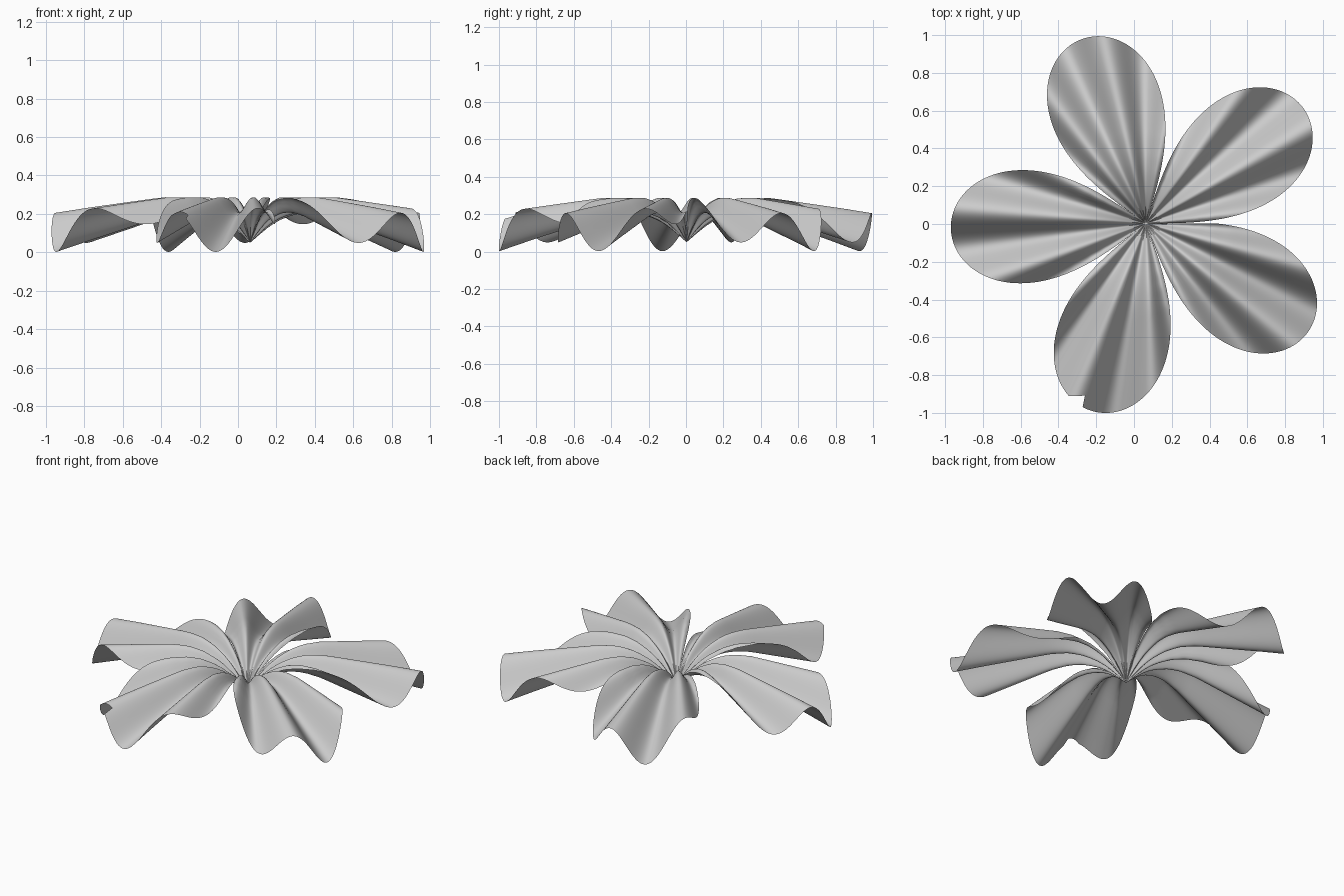
import bpy, bmesh
from math import sin, cos, radians, sqrt

if "Cube" in bpy.data.objects:
    bpy.data.objects.remove(bpy.data.objects["Cube"])

CX, CY, RMAX = 0.063, 0.003, 1.033   # hub position and petal length
SEGS, RINGS = 720, 22
STRETCH = 363 / 360                  # the fan of petals does not quite close

# mean height along a petal (radius, z)
ARCH = [(0, .05), (.05, .10), (.1, .147), (.15, .184), (.2, .21), (.27, .236), (.35, .247),
        (.45, .238), (.55, .215), (.7, .18), (.85, .145), (1.04, .098)]


def arch(r):
    for (r0, z0), (r1, z1) in zip(ARCH, ARCH[1:]):
        if r <= r1:
            return z0 + (z1 - z0) * (r - r0) / (r1 - r0)
    return ARCH[-1][1]


def rim(deg):
    # five rounded petals, narrowing to nothing between them
    r = RMAX * max(0.012, sqrt(abs(sin(2.5 * radians(deg / STRETCH)))))
    # small nick in the front petal
    if 246 < deg < 250.6:
        r = 1.0 - 0.034 * (deg - 246) / 4.6
    return r


def height(r, deg):
    # arched petal with radial pleats that deepen outward
    return arch(r) + 0.1 * r ** 0.9 * sin(15 * radians(deg / STRETCH))


# petals fanned out around the hub
bm = bmesh.new()
hub = bm.verts.new((CX, CY, 0.05))
rays = []
for i in range(SEGS + 1):
    deg = i * 360 / SEGS
    a = radians(deg)
    ray = []
    for j in range(1, RINGS + 1):
        r = rim(deg) * (j / RINGS) ** 1.2
        ray.append(bm.verts.new((CX + r * cos(a), CY + r * sin(a), max(0, height(r, deg)))))
    rays.append(ray)
for p, q in zip(rays, rays[1:]):
    bm.faces.new((hub, p[0], q[0]))
    for j in range(RINGS - 1):
        bm.faces.new((p[j], p[j + 1], q[j + 1], q[j]))
for f in bm.faces:
    f.smooth = True
mesh = bpy.data.meshes.new("flower_petals")
bm.to_mesh(mesh)
bm.free()
flower = bpy.data.objects.new("flower_petals", mesh)
bpy.context.collection.objects.link(flower)
